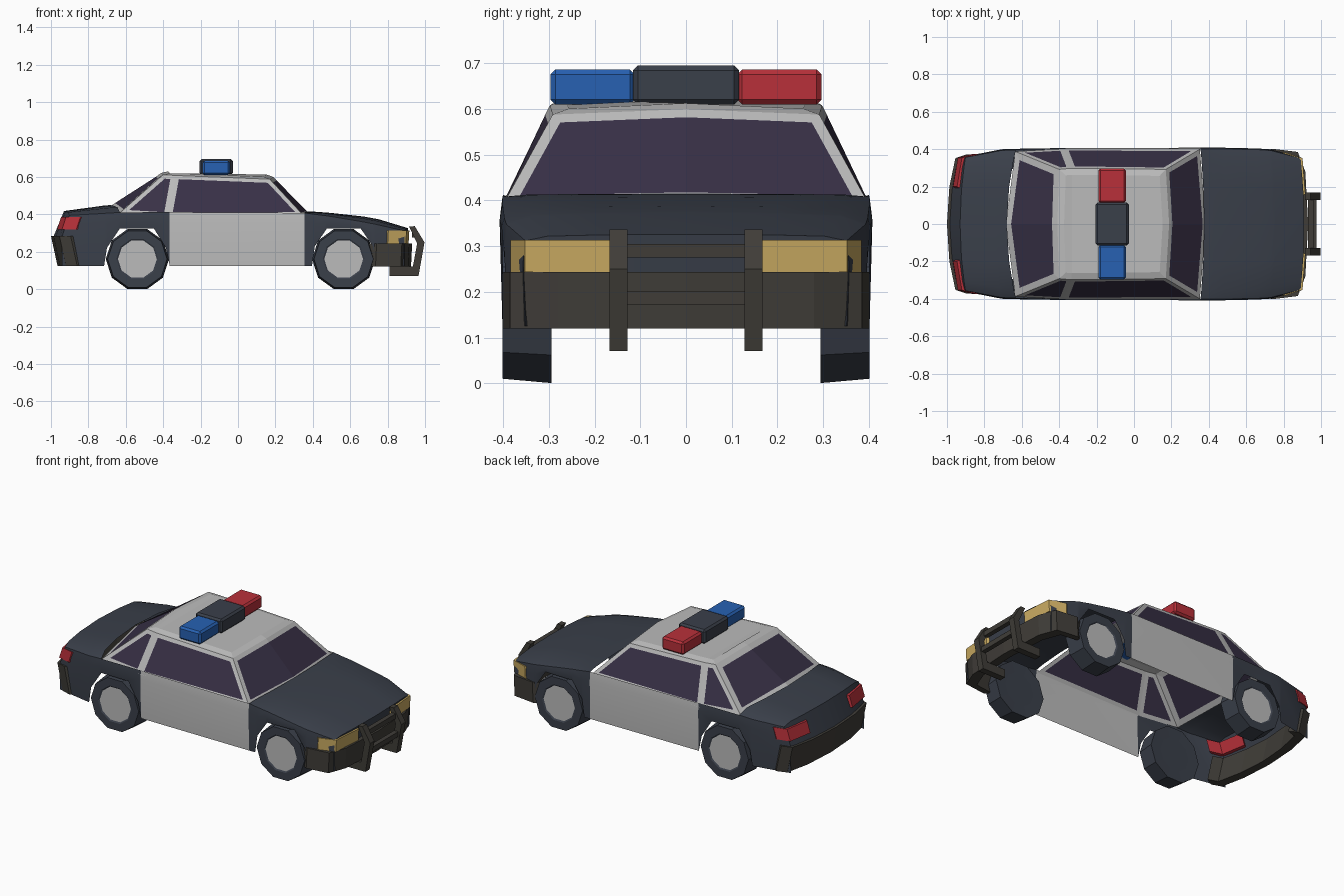
import bpy, bmesh, math

if "Cube" in bpy.data.objects:
    bpy.data.objects.remove(bpy.data.objects["Cube"])


def material(name, r, g, b):
    m = bpy.data.materials.new(name)
    m.diffuse_color = (r, g, b, 1)
    m.use_nodes = True
    m.node_tree.nodes["Principled BSDF"].inputs["Base Color"].default_value = m.diffuse_color
    return m


NAVY = material("dark_paint", .042, .050, .068)
GREY = material("grey_paint", .50, .50, .50)
GLASS = material("tinted_glass", .040, .030, .062)
TRIM = material("bumper_trim", .050, .046, .039)
GOLD = material("headlight", .58, .40, .12)
RED = material("red_lens", .48, .030, .042)
BLUE = material("blue_lens", .020, .12, .45)


def add_mesh(name, verts, faces, mats, slots=None, mirror=False, recalc=True):
    me = bpy.data.meshes.new(name)
    me.from_pydata(verts, [], faces)
    for m in mats:
        me.materials.append(m)
    for p, s in zip(me.polygons, slots or [0] * len(faces)):
        p.material_index = s
    if recalc:
        bm = bmesh.new()
        bm.from_mesh(me)
        bmesh.ops.recalc_face_normals(bm, faces=bm.faces)
        bm.to_mesh(me)
        bm.free()
    ob = bpy.data.objects.new(name, me)
    bpy.context.collection.objects.link(ob)
    if mirror:
        mod = ob.modifiers.new("mirror", 'MIRROR')
        mod.use_axis = (False, True, False)
    return ob


def extrude_y(name, profile, y0, y1, mat, mirror=False):
    """Side profile (x, z) extruded across the car."""
    n = len(profile)
    verts = [(x, y, z) for y in (y0, y1) for x, z in profile]
    faces = [tuple(range(n)), tuple(range(n, 2 * n))]
    faces += [(i, (i + 1) % n, n + (i + 1) % n, n + i) for i in range(n)]
    return add_mesh(name, verts, faces, [mat], mirror=mirror)


def wrap(name, plan, z0, z1, depth, lean, mat):
    """Strip following a plan path round a corner; the top is shifted by lean."""
    s = 1 if plan[0][0] > 0 else -1
    verts = []
    for x, y in plan:
        xi, yi = x - s * depth, max(0, y - depth * .6)
        verts += [(x, y, z0), (x + lean, y, z1), (xi + lean, yi, z1), (xi, yi, z0)]
    faces = [(4 * i + k, 4 * i + (k + 1) % 4, 4 * i + 4 + (k + 1) % 4, 4 * i + 4 + k)
             for i in range(len(plan) - 1) for k in range(4)]
    for e in (0, len(plan) - 1):
        if plan[e][1] > 0:
            faces.append(tuple(4 * e + k for k in range(4)))
    return add_mesh(name, verts, faces, [mat], mirror=True)


# Body shell: x, bottom z, half width, shoulder z, centre z, bow of the centre in x
stations = [
    (-.94, .125, .352, .280, .285, -.045), (-.90, .125, .362, .395, .418, -.03),
    (-.715, .125, .398, .405, .443, -.03), (-.70, .22, .400, .407, .445, -.035),
    (-.63, .325, .402, .410, .450, -.05), (-.45, .325, .405, .412, .450, 0),
    (-.385, .22, .406, .412, .450, 0), (-.365, .125, .406, .412, .450, 0),
    (.355, .125, .408, .408, .415, .02), (.395, .125, .408, .402, .414, .02),
    (.41, .23, .408, .400, .413, .02), (.475, .325, .408, .392, .408, .02),
    (.655, .325, .404, .362, .388, .02), (.72, .23, .400, .350, .376, .02),
    (.735, .125, .398, .347, .373, .02), (.89, .125, .357, .312, .326, .02),
    (.88, .125, .350, .235, .240, .02)]
verts, faces, slots = [], [], []
for x, zb, h, zs, zc, bow in stations:
    for f, z in ((.985, zb), (1, max(zs - .05, (zb + zs) / 2)), (.985, zs),
                 (.85, zs + .7 * (zc - zs)), (.5, zs + .92 * (zc - zs)), (0, zc)):
        verts.append((x + bow * (1 - f * f), f * h, z))
for i in range(len(stations) - 1):
    cabin = -.64 < stations[i][0] < .35
    for j in range(2 if cabin else 5):
        a, b = 6 * i + j, 6 * i + 6 + j
        faces.append((a, a + 1, b + 1, b))
        slots.append(1 if i == 7 else 0)
body = add_mesh("body_shell", verts, faces, [NAVY, GREY], slots, True, False)
bpy.context.view_layer.objects.active = body
body.select_set(True)
bpy.ops.object.shade_smooth_by_angle(angle=math.radians(25))
body.select_set(False)

# Cabin: pillars, glass and roof; half outline from rear centre to front centre
base = [(-.685, 0, .44), (-.635, .388, .405), (-.375, .403, .39),
        (.352, .400, .392), (.385, 0, .40)]
top = [(-.41, 0, .622), (-.40, .292, .612), (-.335, .298, .608),
       (.17, .292, .588), (.188, 0, .600)]
bm = bmesh.new()


def ring(points):
    left = [bm.verts.new(p) for p in points]
    right = [bm.verts.new((x, -y, z)) for x, y, z in points[-2:0:-1]]
    return left + right


lo, hi = ring(base), ring(top)
walls = [bm.faces.new((lo[i], lo[(i + 1) % 8], hi[(i + 1) % 8], hi[i])) for i in range(8)]
roof = [bm.faces.new(q) for q in (
    (hi[0], hi[1], hi[2], hi[6], hi[7]), (hi[2], hi[3], hi[4], hi[5], hi[6]))]
bmesh.ops.recalc_face_normals(bm, faces=bm.faces)
for panes, rim in (([0, 7], .035), ([3, 4], .025), ([1], .023), ([2], .022),
                   ([6], .023), ([5], .022)):
    pane = [walls[k] for k in panes]
    bmesh.ops.inset_region(bm, faces=pane, thickness=rim, use_even_offset=True,
                           use_boundary=True)
    for f in pane:
        f.material_index = 1
bmesh.ops.inset_region(bm, faces=roof, thickness=.035, depth=.012,
                       use_even_offset=True, use_boundary=True)
cabin = add_mesh("cabin", [], [], [GREY, GLASS])
bm.to_mesh(cabin.data)
bm.free()

# Bumpers and lamps
wrap("front_bumper", [(.925, 0), (.910, .28), (.87, .385), (.735, .402)],
     .12, .243, .05, .006, TRIM)
wrap("rear_bumper", [(-.965, 0), (-.952, .2), (-.92, .352), (-.86, .372)],
     .125, .285, .05, -.035, TRIM)
wrap("headlight", [(.912, .16), (.897, .352), (.80, .384)], .243, .314, .03, .004, GOLD)
wrap("tail_light", [(-.968, .2), (-.942, .354), (-.865, .374)], .318, .385, .03, .022, RED)

# Push bar
extrude_y("push_bar_upright",
          [(.81, .07), (.965, .07), (.997, .25), (.945, .337), (.915, .335),
           (.958, .245), (.935, .12), (.81, .12)], .128, .168, TRIM, True)
for z, x in ((.29, .945), (.187, .962)):
    extrude_y("push_bar_rail", [(x - .014, z - .015), (x + .014, z - .015),
                                (x + .014, z + .015), (x - .014, z + .015)],
              -.13, .13, TRIM)

# Roof light bar
for name, y0, y1, x0, x1, z1, mat in (
        ("light_bar_centre", -.116, .116, -.205, -.028, .696, NAVY),
        ("blue_light", -.297, -.112, -.190, -.043, .687, BLUE),
        ("red_light", .112, .297, -.190, -.043, .687, RED)):
    ob = extrude_y(name, [(x0, .61), (x1, .61), (x1, z1), (x0, z1)], y0, y1, mat)
    bev = ob.modifiers.new("bevel", 'BEVEL')
    bev.width, bev.segments = .011, 1

# Ten-sided wheels with grey hub caps
N = 10
rings = [(.10, .297), (.169, .295), (.159, .402), (.112, .402), (.104, .397)]
for name, cx in (("rear_wheel", -.538), ("front_wheel", .565)):
    verts = []
    for r, y in rings:
        for k in range(N):
            a = math.radians(18 + 36 * k) + math.pi / 2
            verts.append((cx + r * math.cos(a), y, .161 + r * math.sin(a)))
    faces = [(i * N + k, i * N + (k + 1) % N, (i + 1) * N + (k + 1) % N, (i + 1) * N + k)
             for i in range(len(rings) - 1) for k in range(N)]
    faces += [tuple(range(N)), tuple(range(4 * N, 5 * N))]
    add_mesh(name, verts, faces, [NAVY, GREY], [0] * (len(faces) - 1) + [1], True)
